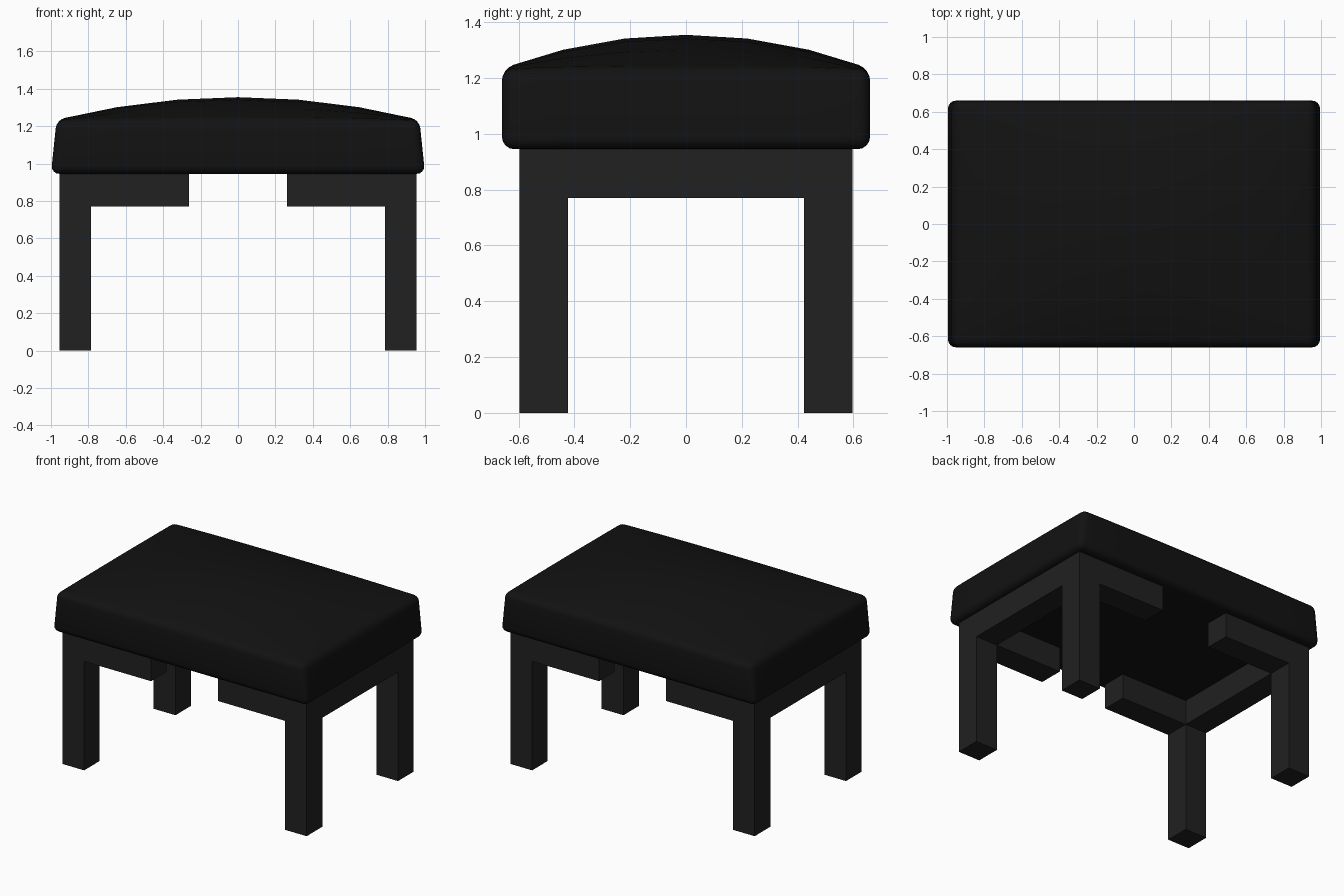
import bpy, bmesh

if "Cube" in bpy.data.objects:
    bpy.data.objects.remove(bpy.data.objects["Cube"])


def material(name, v):
    m = bpy.data.materials.new(name)
    m.diffuse_color = (v, v, v, 1)
    m.use_nodes = True
    m.node_tree.nodes["Principled BSDF"].inputs["Base Color"].default_value = m.diffuse_color
    return m


def make_object(name, bm, mat):
    bmesh.ops.recalc_face_normals(bm, faces=bm.faces)
    me = bpy.data.meshes.new(name)
    bm.to_mesh(me)
    bm.free()
    ob = bpy.data.objects.new(name, me)
    bpy.context.collection.objects.link(ob)
    me.materials.append(mat)
    return ob


def box(name, lo, hi, mat):
    bm = bmesh.new()
    bmesh.ops.create_cube(bm, size=1)
    for v in bm.verts:
        v.co = [(a + b) / 2 + c * (b - a) for a, b, c in zip(lo, hi, v.co)]
    return make_object(name, bm, mat)


leather = material("black_leather", 0.006)
wood = material("dark_wood", 0.015)

# Cushion: gridded slab with tapered ends and a gently domed top
W, D, BOTTOM, RIM, DOME = 1.0, 0.66, 0.945, 1.235, 0.12
bm = bmesh.new()
bmesh.ops.create_grid(bm, x_segments=6, y_segments=6, size=1)
ext = bmesh.ops.extrude_face_region(bm, geom=bm.faces[:], use_keep_orig=True)
top = {e for e in ext["geom"] if isinstance(e, bmesh.types.BMVert)}
for v in bm.verts:
    x, y, _ = v.co
    if v in top:
        v.co = (x * 0.97 * W, y * D, RIM + DOME * (1 - x * x) * (1 - y * y))
    else:
        v.co = (x * W, y * D, BOTTOM)
cushion = make_object("cushion", bm, leather)
bevel = cushion.modifiers.new("soft_edges", 'BEVEL')
bevel.width = 0.045
bevel.segments = 4
bevel.limit_method = 'ANGLE'
bevel.angle_limit = 0.7
for p in cushion.data.polygons:
    p.use_smooth = True

# Frame: legs, side rails and short corner stubs, all of the same square stock
XO, XI, YO, YI, RAIL, STUB = 0.955, 0.785, 0.597, 0.423, 0.77, 0.262


def span(a, b, s):
    return sorted((a * s, b * s))


for sx, side in ((-1, "left"), (1, "right")):
    x0, x1 = span(XI, XO, sx)
    box(f"{side}_rail", (x0, -YI, RAIL), (x1, YI, BOTTOM), wood)
    for sy, end in ((-1, "front"), (1, "back")):
        y0, y1 = span(YI, YO, sy)
        box(f"{end}_{side}_leg", (x0, y0, 0), (x1, y1, BOTTOM), wood)
        s0, s1 = span(STUB, XI, sx)
        box(f"{end}_{side}_stub", (s0, y0, RAIL), (s1, y1, BOTTOM), wood)
